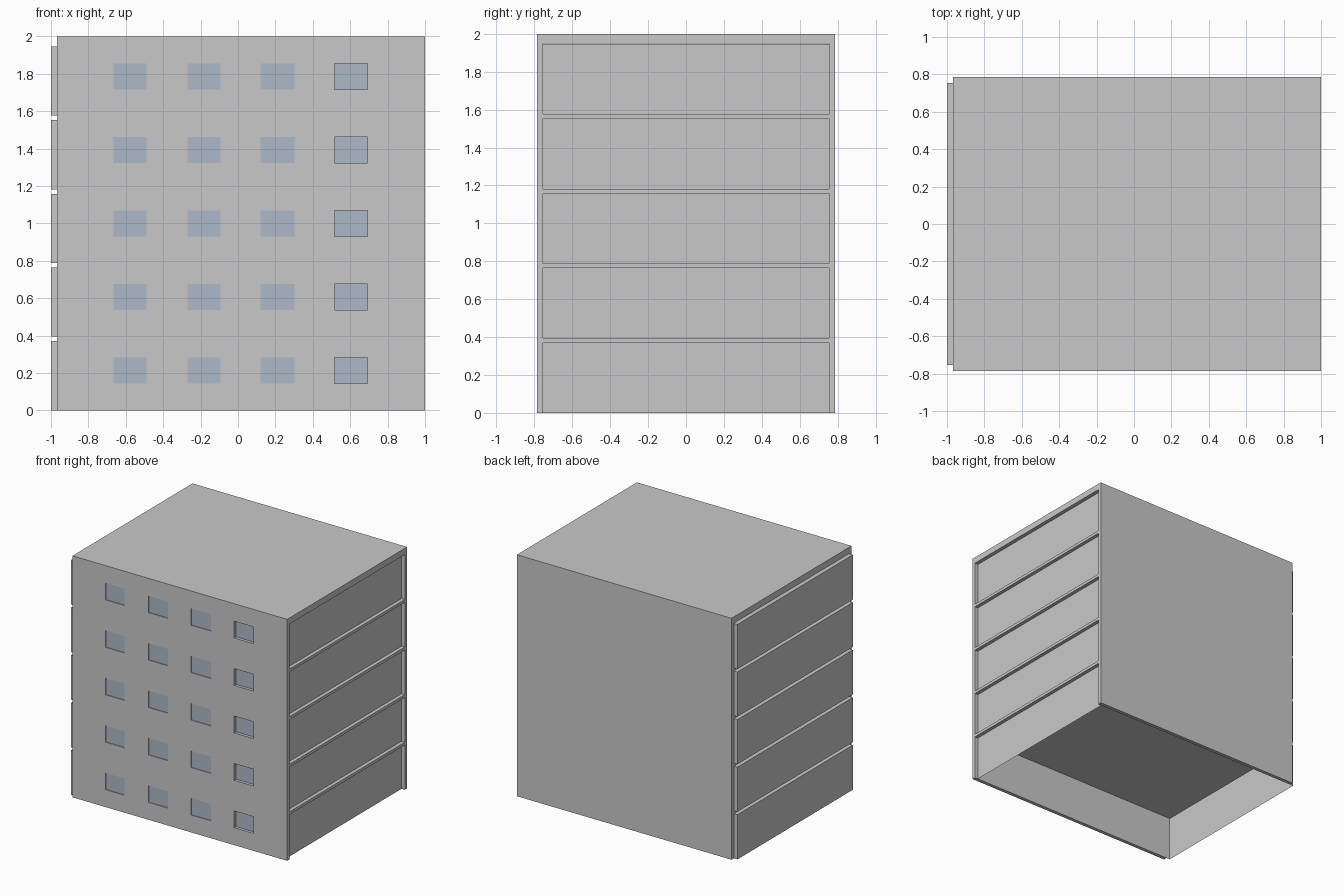
import bpy, bmesh

if "Cube" in bpy.data.objects:
    bpy.data.objects.remove(bpy.data.objects["Cube"])

def material(name, rgb):
    m = bpy.data.materials.new(name)
    m.diffuse_color = (*rgb, 1)
    m.use_nodes = True
    m.node_tree.nodes["Principled BSDF"].inputs["Base Color"].default_value = m.diffuse_color
    return m

CONCRETE = material("concrete grey", (0.584, 0.584, 0.584))
GLASS = material("pale blue glass", (0.42, 0.49, 0.58))

def finish(name, bm, mat):
    bmesh.ops.recalc_face_normals(bm, faces=bm.faces)
    me = bpy.data.meshes.new(name)
    bm.to_mesh(me)
    bm.free()
    me.materials.append(mat)
    ob = bpy.data.objects.new(name, me)
    bpy.context.collection.objects.link(ob)
    return ob

def box(name, lo, hi, mat=CONCRETE, open_bottom=False):
    bm = bmesh.new()
    bmesh.ops.create_cube(bm, size=1)
    for v in bm.verts:
        v.co = [(a + b) / 2 + c * (b - a) for a, b, c in zip(lo, hi, v.co)]
    if open_bottom:
        low = [f for f in bm.faces if f.calc_center_median().z < lo[2] + 1e-5]
        bmesh.ops.delete(bm, geom=low, context='FACES_ONLY')
    return finish(name, bm, mat)

LEFT, RIGHT, FRONT, BACK = -0.967, 1.0, -0.785, 0.785
WALL, STOREY, ROOMS, HEIGHT = 0.03, 0.394, 5, 1.995
window_x = [(-0.665, -0.49), (-0.27, -0.093), (0.12, 0.303), (0.515, 0.692)]
window_z = [(0.144 + 0.393 * i, 0.283 + 0.393 * i) for i in range(ROOMS)]

# Front wall: a grid of cells with the window cells left out, then thickened
xs = [LEFT] + [x for w in window_x for x in w] + [RIGHT]
zs = [0] + [z for w in window_z for z in w] + [HEIGHT]
bm = bmesh.new()
grid = [[bm.verts.new((x, FRONT, z)) for z in zs] for x in xs]
for i in range(len(xs) - 1):
    for j in range(len(zs) - 1):
        if not (i % 2 and j % 2):
            bm.faces.new((grid[i][j], grid[i + 1][j], grid[i + 1][j + 1], grid[i][j + 1]))
geo = bmesh.ops.extrude_face_region(bm, geom=bm.faces[:])
for v in geo["geom"]:
    if isinstance(v, bmesh.types.BMVert):
        v.co.y += WALL
finish("front_wall", bm, CONCRETE)

# Back wall and roof
box("back_wall", (LEFT, BACK - WALL, 0), (RIGHT, BACK, HEIGHT))
box("roof", (LEFT, FRONT, 1.948), (RIGHT, BACK, 2.0))

# Storeys: rooms open below, shifted left of the frame, with slabs between
for i in range(ROOMS):
    z = i * STOREY
    box(f"room_{i + 1}", (-1, FRONT + WALL, z), (0.97, BACK - WALL, z + 0.37), open_bottom=True)
    if i < ROOMS - 1:
        box(f"floor_slab_{i + 1}", (LEFT, FRONT + WALL, z + 0.37), (RIGHT, BACK - WALL, z + STOREY))

# Window panes; the right-hand column sits deepest
for col, (x0, x1) in enumerate(window_x):
    y = FRONT + (0.024 if col == 3 else 0.006)
    for row, (z0, z1) in enumerate(window_z):
        box(f"window_{col + 1}_{row + 1}", (x0, y, z0), (x1, y + 0.005, z1), GLASS)
